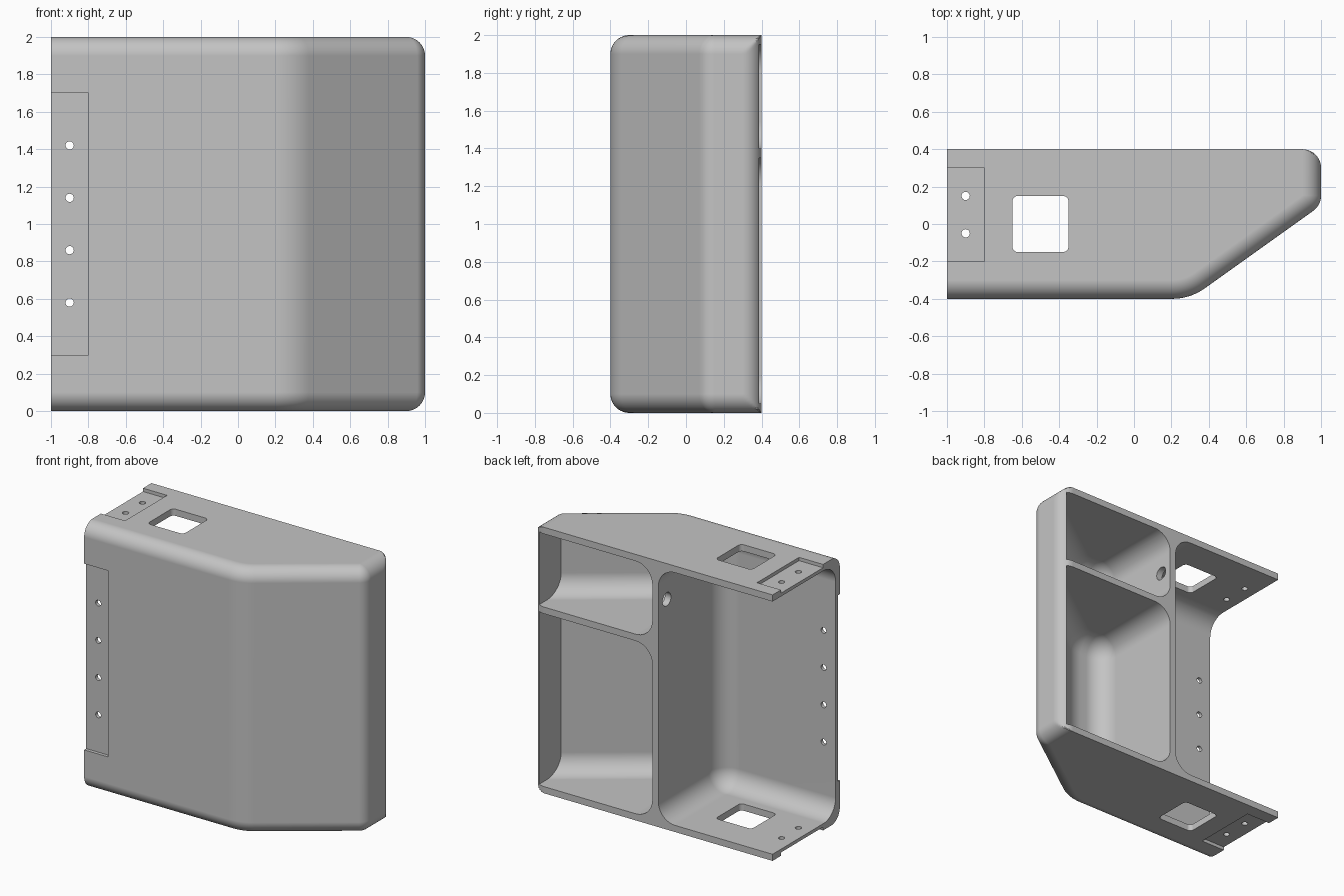
import bpy, bmesh, math
from mathutils import Vector, Matrix

STEPS = 10
WALL = 0.05

if "Cube" in bpy.data.objects:
    bpy.data.objects.remove(bpy.data.objects["Cube"])


def outline(corners, flags, radii, inset):
    """Counter-clockwise outline with flagged edges moved inward and rounded corners."""
    pts = [Vector(c) for c in corners]
    count = len(pts)
    result = []
    for i, p in enumerate(pts):
        a = (p - pts[i - 1]).normalized()
        b = (pts[(i + 1) % count] - p).normalized()
        na, nb = Vector((-a.y, a.x)), Vector((-b.y, b.x))
        da, db = inset * flags[i - 1], inset * flags[i]
        det = na.x * nb.y - na.y * nb.x
        q = p + Vector((da * nb.y - db * na.y, na.x * db - nb.x * da)) / det
        if radii[i] == 0:
            result.append(q)
            continue
        # where only one edge moves, the full fillet is clipped by it instead
        mixed = flags[i - 1] != flags[i]
        base = p if mixed else q
        r = radii[i] if mixed else max(radii[i] - inset, 0.001)
        turn = a.angle(b)
        centre = base - a * r * math.tan(turn / 2) + na * r
        for k in range(STEPS + 1):
            v = centre + Matrix.Rotation(turn * k / STEPS, 2) @ (-na * r)
            result.append(Vector((min(v.x, q.x), v.y)) if mixed else v)
    return result


def loft(name, corners, flags, radii, low, high, edge=0):
    """Stack outlines from low to high, rounding the flagged top and bottom edges."""
    angles = [math.pi / 2 * k / STEPS for k in range(STEPS + 1)] if edge else [0]
    side = [(edge * (1 - math.sin(t)), edge * (1 - math.cos(t))) for t in angles]
    layers = [(low + h, d) for h, d in reversed(side)]
    layers += [(high - h, d) for h, d in side]
    bm = bmesh.new()
    rings = [[bm.verts.new((p.x, p.y, z)) for p in outline(corners, flags, radii, d)]
             for z, d in layers]
    for lower, upper in zip(rings, rings[1:]):
        for i in range(len(lower)):
            j = (i + 1) % len(lower)
            bm.faces.new((lower[i], lower[j], upper[j], upper[i]))
    bm.faces.new(rings[0][::-1])
    bm.faces.new(rings[-1])
    bmesh.ops.remove_doubles(bm, verts=bm.verts, dist=0.00005)
    bmesh.ops.recalc_face_normals(bm, faces=bm.faces)
    mesh = bpy.data.meshes.new(name)
    bm.to_mesh(mesh)
    bm.free()
    obj = bpy.data.objects.new(name, mesh)
    bpy.context.collection.objects.link(obj)
    return obj


def block(name, x, y, z, radius=0):
    corners = [(x[0], y[0]), (x[1], y[0]), (x[1], y[1]), (x[0], y[1])]
    return loft(name, corners, [0] * 4, [radius] * 4, z[0], z[1])


def drill(name, place, radius, depth, axis):
    turn = {"X": (0, math.pi / 2, 0), "Y": (math.pi / 2, 0, 0), "Z": (0, 0, 0)}[axis]
    bpy.ops.mesh.primitive_cylinder_add(vertices=24, radius=radius, depth=depth,
                                        location=place, rotation=turn)
    bpy.context.object.name = name
    return bpy.context.object


# Outer body with a slanted corner
housing = loft("housing", [(-1, -0.4), (0.3, -0.4), (1, 0.1), (1, 0.4), (-1, 0.4)],
               [1, 1, 1, 0, 0], [0, 0.3, 0.1, 0.1, 0], 0, 2, 0.1)

# Main bay, open at the back and at one end
cutters = [loft("main_bay", [(-1.2, -0.35), (-WALL, -0.35), (-WALL, 0.6), (-1.2, 0.6)],
                [1, 1, 0, 0], [0, 0.15, 0, 0], WALL, 2 - WALL, 0.14)]

# Two compartments beside the partition, separated by a shelf
bay = [(0, -0.35), (0.284, -0.35), (0.95, 0.126), (0.95, 0.6), (0, 0.6)]
for name, low, high in (("lower_bay", WALL, 1.35), ("upper_bay", 1.4, 2 - WALL)):
    cutters.append(loft(name, bay, [1, 1, 0, 0, 1], [0.15, 0.25, 0, 0, 0], low, high, 0.14))

# Windows through the top and bottom, and the cable hole in the partition
cutters.append(block("window", (-0.65, -0.35), (-0.15, 0.15), (-0.2, 2.2), 0.03))
cutters.append(drill("cable_hole", (-0.025, 0.3, 1.675), 0.05, 0.2, "X"))

# Shallow mounting recesses along the open end
DEPTH = 0.025
cutters.append(block("front_recess", (-1.1, -0.8), (-0.6, -0.4 + DEPTH), (0.3, 1.7)))
cutters.append(block("top_recess", (-1.1, -0.8), (-0.2, 0.3), (2 - DEPTH, 2.2)))
cutters.append(block("bottom_recess", (-1.1, -0.8), (-0.2, 0.3), (-0.2, DEPTH)))

# Screw holes
for i in range(4):
    cutters.append(drill("front_screw_hole", (-0.9, -0.4, 0.58 + 0.28 * i), 0.022, 0.3, "Y"))
for y in (-0.05, 0.15):
    cutters.append(drill("plate_screw_hole", (-0.9, y, 1), 0.022, 2.4, "Z"))

bpy.ops.object.select_all(action="DESELECT")
bpy.context.view_layer.objects.active = housing
housing.select_set(True)
for cutter in cutters:
    cutter.hide_render = True
    cut = housing.modifiers.new(cutter.name, "BOOLEAN")
    cut.operation = "DIFFERENCE"
    cut.solver = "EXACT"
    cut.object = cutter
    bpy.ops.object.modifier_apply(modifier=cut.name)
for cutter in cutters:
    bpy.data.objects.remove(cutter)

# Finish
grey = bpy.data.materials.new("light_grey")
grey.use_nodes = True
colour = (0.55, 0.55, 0.55, 1)
grey.diffuse_color = colour
grey.node_tree.nodes["Principled BSDF"].inputs["Base Color"].default_value = colour
housing.data.materials.clear()
housing.data.materials.append(grey)
for face in housing.data.polygons:
    face.material_index = 0
bpy.ops.object.shade_smooth_by_angle(angle=math.radians(30))
weighted = housing.modifiers.new("even_shading", "WEIGHTED_NORMAL")
weighted.keep_sharp = True
